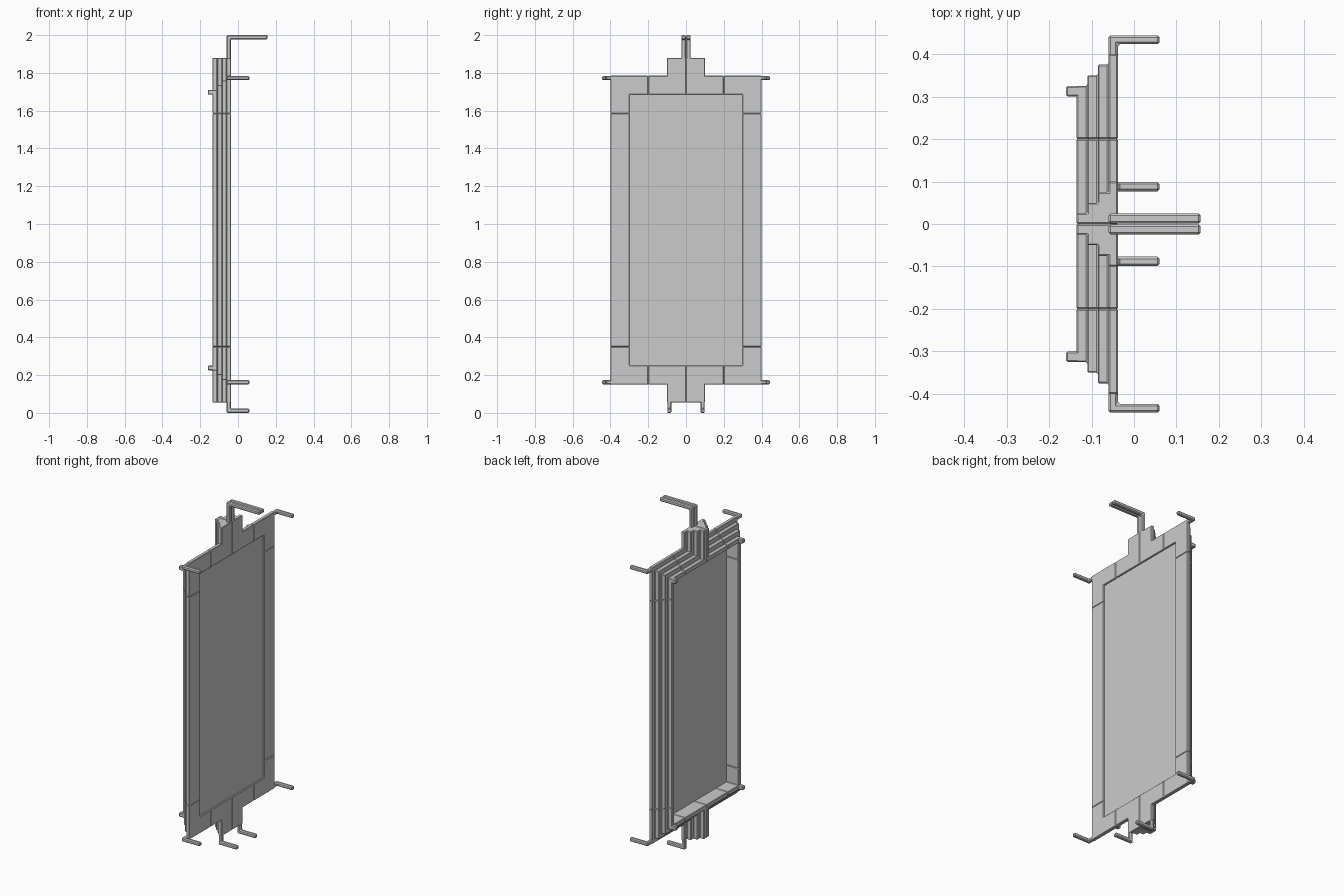
import bpy, bmesh
from mathutils import Vector

if "Cube" in bpy.data.objects:
    bpy.data.objects.remove(bpy.data.objects["Cube"])

mat = bpy.data.materials.new("light grey")
mat.diffuse_color = (0.6, 0.6, 0.6, 1)
mat.use_nodes = True
mat.node_tree.nodes["Principled BSDF"].inputs["Base Color"].default_value = mat.diffuse_color

ZC = 0.9675             # height of the frame centre
YI, ZI = 0.3, 0.7175    # half size of the opening
X = [-0.135, -0.11, -0.085, -0.06, -0.038]   # step depths


def finish(name, bm, bevel=0.003):
    bmesh.ops.recalc_face_normals(bm, faces=bm.faces)
    me = bpy.data.meshes.new(name)
    bm.to_mesh(me)
    bm.free()
    ob = bpy.data.objects.new(name, me)
    bpy.context.collection.objects.link(ob)
    me.materials.append(mat)
    if bevel:
        m = ob.modifiers.new("bevel", 'BEVEL')
        m.width, m.segments, m.limit_method = bevel, 1, 'ANGLE'
    return ob


def loft(name, rings, bevel=0.003):
    bm = bmesh.new()
    vs = [[bm.verts.new(p) for p in r] for r in rings]
    n = len(rings[0])
    for a, b in zip(vs, vs[1:]):
        for i in range(n):
            j = (i + 1) % n
            bm.faces.new((a[i], a[j], b[j], b[i]))
    bm.faces.new(vs[0])
    bm.faces.new(vs[-1])
    return finish(name, bm, bevel)


def box(name, lo, hi, bevel=0.003):
    (x0, y0, z0), (x1, y1, z1) = lo, hi
    c = [(x0, y0), (x1, y0), (x1, y1), (x0, y1)]
    return loft(name, [[(x, y, z) for x, y in c] for z in (z0, z1)], bevel)


def steps(base):
    # stair profile: depth x, outward distance d
    pts = [(X[-1], base), (X[0], base)]
    for i in range(4):
        d = 0.025 * (i + 1)
        pts += [(X[i], d), (X[i + 1], d)]
    return pts


prof = steps(0)


def rod(name, path, y0, y1):
    # flat L-shaped rod: outline in x/z, given width in y
    return loft(name, [[(x, y, z) for x, z in path] for y in (y0, y1)], 0.005)


for sy in (1, -1):
    side = "right" if sy > 0 else "left"
    # long stepped side rail
    loft(f"side_rail_{side}", [[(x, sy * (YI + d), ZC + z) for x, d in prof]
                               for z in (-0.6175, 0.6175)])
    for sz in (1, -1):
        end = ("top_" if sz > 0 else "bottom_") + side
        # mitred corner and half of the short rail
        loft("corner_" + end, [
            [(x, sy * 0.2, ZC + sz * (ZI + d)) for x, d in prof],
            [(x, sy * (YI + d), ZC + sz * (ZI + d)) for x, d in prof],
            [(x, sy * (YI + d), ZC + sz * 0.6175) for x, d in prof]])
        loft("short_rail_" + end, [[(x, y * sy, ZC + sz * (ZI + d)) for x, d in prof]
                                   for y in (0, 0.2)])
        # stepped crest
        loft("crest_" + end, [[(x, sy * d, ZC + sz * z) for x, d in prof]
                              for z in (ZI + 0.005, 0.9125)])
        # corner arm reaching to the front, L-shaped in plan
        zc = ZC + sz * 0.805
        plan = [(-0.06, 0.39), (-0.038, 0.39), (-0.038, 0.423),
                (0.06, 0.423), (0.06, 0.444), (-0.06, 0.444)]
        loft("corner_arm_" + end, [[(x, sy * y, zc + h) for x, y in plan]
                                   for h in (-0.011, 0.011)], 0.005)
        # small rear corner peg
        zp = sorted((ZC + sz * ZI, ZC + sz * (ZI + 0.025)))
        yp = sorted((sy * 0.3, sy * 0.325))
        box("rear_peg_" + end, (-0.16, yp[0], zp[0]), (-0.12, yp[1], zp[1]), 0.004)
    # top hook halves
    rod("top_hook_" + side, [(-0.06, 1.87), (-0.038, 1.87), (-0.038, 1.978),
                             (0.157, 1.978), (0.157, 2.0), (-0.06, 2.0)],
        sy * 0.001, sy * 0.025)
    # bottom feet
    rod("foot_" + side, [(-0.06, 0.07), (-0.038, 0.07), (-0.038, 0.022),
                         (0.06, 0.022), (0.06, 0.0), (-0.06, 0.0)],
        sy * 0.077, sy * 0.099)

# thin flat panel closing the opening
box("panel", (-0.055, -0.302, ZC - ZI - 0.002), (-0.046, 0.302, ZC + ZI + 0.002), 0)
